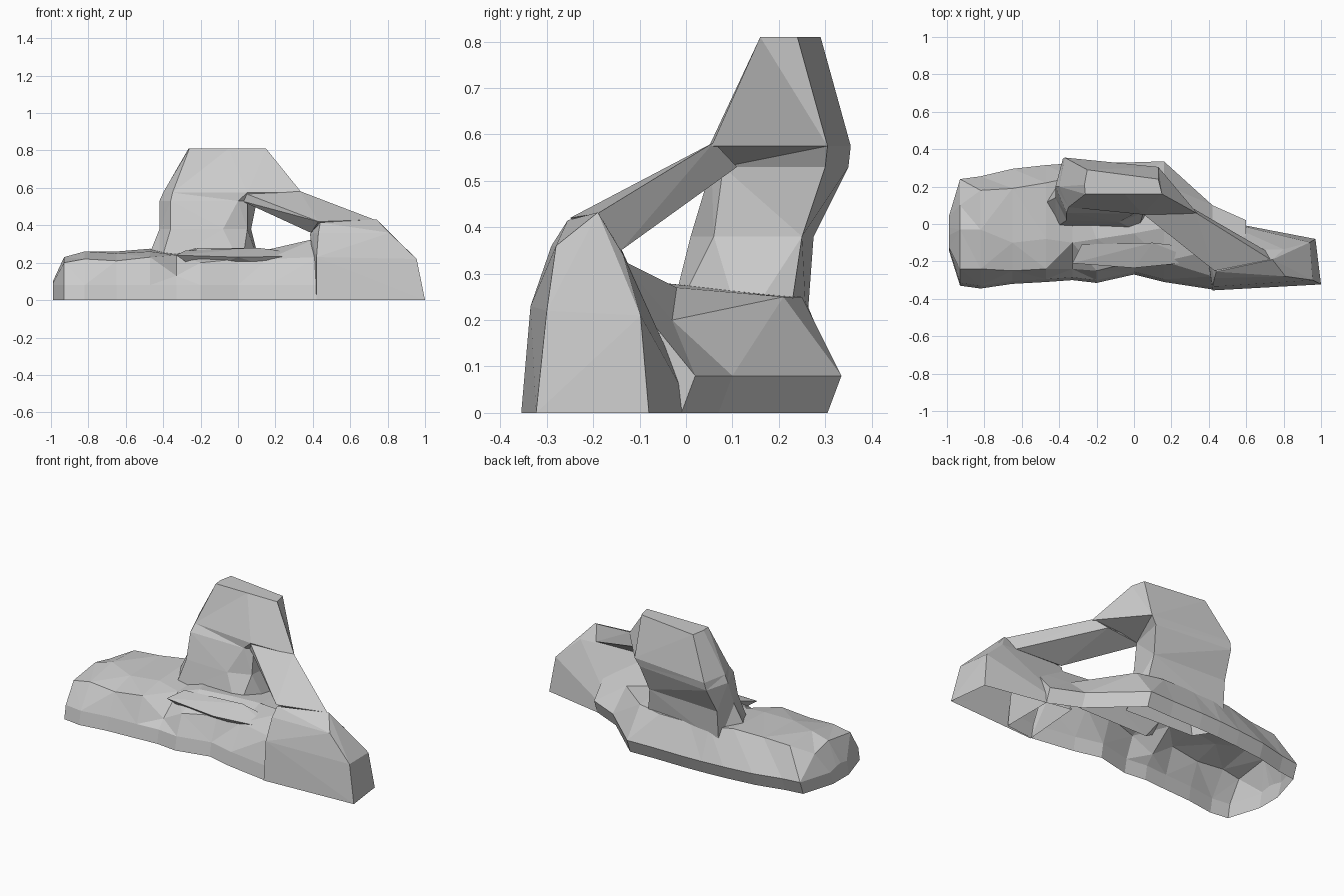
import bpy
import bmesh
from mathutils import Vector

default_cube = bpy.data.objects.get("Cube")
if default_cube:
    bpy.data.objects.remove(default_cube, do_unlink=True)

# One plain stone colour
stone = bpy.data.materials.new("grey_stone")
stone.use_nodes = True
stone_colour = (0.6, 0.6, 0.6, 1)
stone.diffuse_color = stone_colour
stone.node_tree.nodes["Principled BSDF"].inputs["Base Color"].default_value = stone_colour


def add_rock(name, bm):
    """Turn a closed bmesh into a flat-shaded rock with an open underside."""
    bmesh.ops.triangulate(bm, faces=bm.faces[:])
    bmesh.ops.recalc_face_normals(bm, faces=bm.faces[:])
    lowest = min(v.co.z for v in bm.verts) + 0.001
    underside = [f for f in bm.faces if all(v.co.z < lowest for v in f.verts)]
    bmesh.ops.delete(bm, geom=underside, context="FACES")
    mesh = bpy.data.meshes.new(name)
    bm.to_mesh(mesh)
    bm.free()
    mesh.materials.append(stone)
    rock = bpy.data.objects.new(name, mesh)
    bpy.context.scene.collection.objects.link(rock)


def loft(name, rings):
    """Skin a row of matching closed rings and cap both ends."""
    bm = bmesh.new()
    loops = [[bm.verts.new(point) for point in ring] for ring in rings]
    count = len(loops[0])
    for lower, upper in zip(loops, loops[1:]):
        for i in range(count):
            j = (i + 1) % count
            bm.faces.new((lower[i], lower[j], upper[j], upper[i]))
    bm.faces.new(loops[0])
    bm.faces.new(loops[-1])
    add_rock(name, bm)


def boulder(name, points):
    """Wrap a convex rock around a few corner points."""
    bm = bmesh.new()
    for point in points:
        bm.verts.new(point)
    bmesh.ops.convex_hull(bm, input=bm.verts[:])
    loose = [v for v in bm.verts if not v.link_faces]
    bmesh.ops.delete(bm, geom=loose, context="VERTS")
    add_rock(name, bm)


def mound_section(x, front, ledge, crest, shoulder, skirt):
    """Cross-section of the mound from its front foot over to its back foot."""
    skirt_height = 0.08
    return [Vector((x, y, z)) for y, z in (
        (front, 0),
        (front + 0.015, skirt_height),
        ledge, crest, shoulder,
        (skirt, skirt_height),
        (skirt - 0.03, 0),
    )]


# Low mound running the whole length behind and left of the arch
loft("mound", [
    mound_section(-0.99, -.14, (-.12, .09), (-.06, .1), (-.02, .095), .04),
    mound_section(-0.93, -.33, (-.24, .2), (-.03, .23), (.1, .2), .24),
    mound_section(-0.82, -.345, (-.24, .22), (-.03, .26), (.18, .25), .255),
    mound_section(-0.65, -.32, (-.25, .21), (-.1, .25), (.19, .26), .295),
    mound_section(-0.47, -.31, (-.24, .23), (-.08, .26), (.22, .275), .315),
    mound_section(-0.33, -.30, (-.24, .13), (-.1, .24), (.25, .26), .325),
    mound_section(-0.2, -.315, (-.25, .2), (-.08, .28), (.25, .25), .33),
    mound_section(0, -.27, (-.2, .22), (-.05, .28), (.25, .25), .33),
    mound_section(.16, -.31, (-.2, .22), (-.02, .27), (.21, .25), .335),
    mound_section(.42, -.35, (-.28, .23), (-.14, .33), (-.03, .2), .1),
    mound_section(.6, -.33, (-.29, .28), (-.2, .3), (-.11, .24), .02),
])


def level(z, *plan):
    """Ring of plan points at one height."""
    return [Vector((x, y, z)) for x, y in plan]


# Pillar with the wide leaning head of the arch
loft("pillar", [
    level(.18, (-.42, -.02), (.02, -.04), (.12, .12), (.1, .22), (-.4, .26), (-.5, .1)),
    level(.38, (-.36, .02), (-.08, .01), (.05, .06), (.07, .25), (-.4, .275), (-.42, .14)),
    level(.53, (-.36, .06), (0, .055), (.05, .08), (.1, .3), (-.38, .35), (-.42, .2)),
    level(.575, (-.35, .09), (.05, .05), (.34, .055), (.13, .305), (-.37, .355), (-.4, .2)),
    level(.81, (-.26, .16), (-.05, .16), (.15, .16), (.13, .24), (-.25, .29), (-.265, .21)),
])

# Sloping bridge from the head down to the foot
boulder("bridge", [
    (.04, .06, .57), (.33, .06, .583), (.27, .11, .53), (.02, .08, .53),
    (.43, -.25, .42), (.73, -.19, .43), (.7, -.14, .35), (.39, -.135, .36),
])

# Heavy tapering foot of the arch
boulder("arch_foot", [
    (.42, -.355, 0), (1, -.323, 0), (.97, -.08, 0), (.45, .02, 0),
    (.42, -.335, .23), (.955, -.3, .22), (.94, -.098, .21),
    (.43, -.29, .36), (.81, -.28, .36), (.8, -.135, .34),
    (.44, -.255, .415), (.74, -.19, .432), (.385, -.14, .355),
])

# Flat ledge stone in front of the opening
boulder("ledge_stone", [
    (-.33, -.21, .24), (0, -.235, .23), (.35, -.2, .235),
    (-.28, -.11, .265), (.1, -.1, .28), (.35, -.13, .25),
    (-.2, -.14, .15), (.25, -.14, .15),
])
